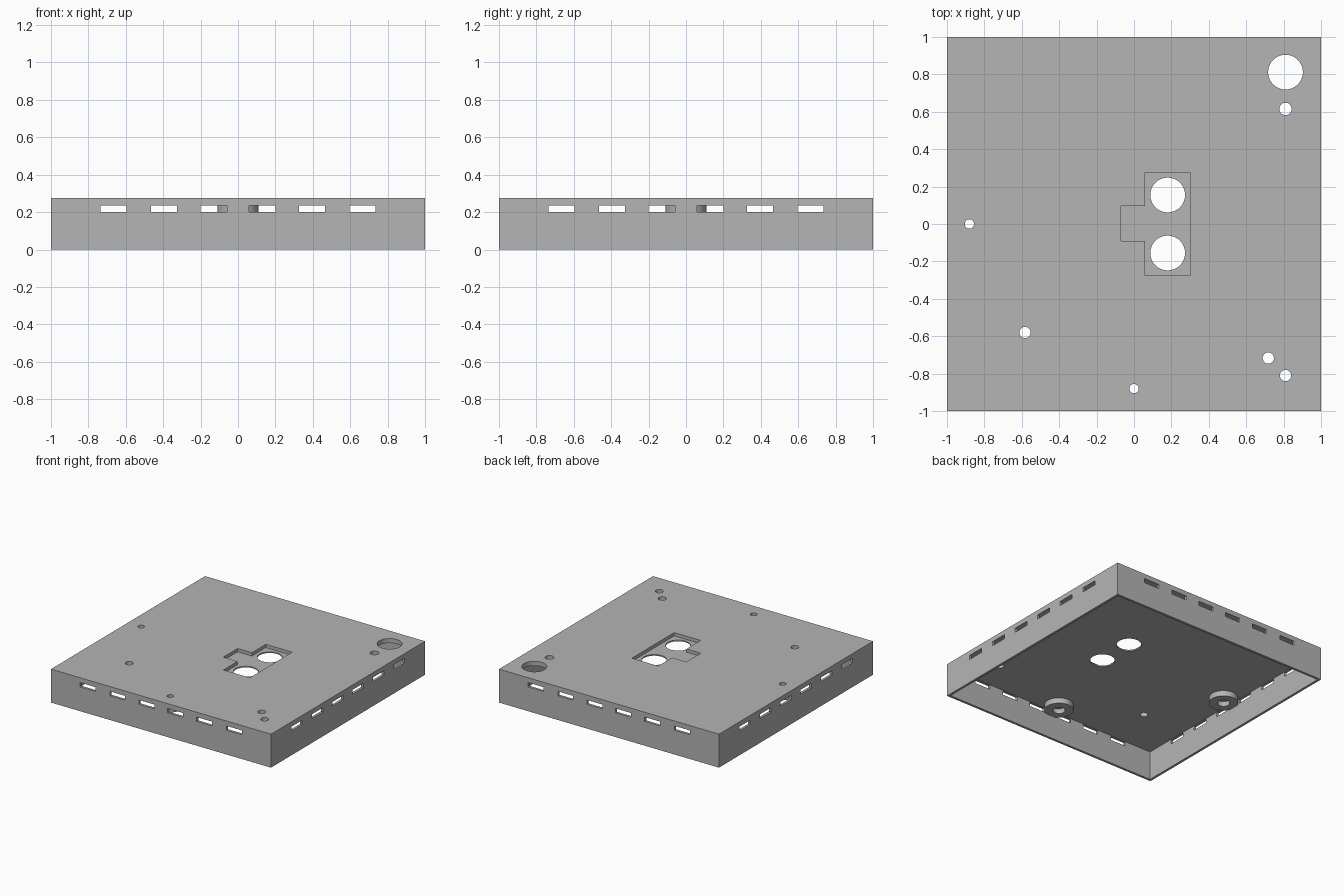
import bpy

if "Cube" in bpy.data.objects:
    bpy.data.objects.remove(bpy.data.objects["Cube"], do_unlink=True)

HEIGHT, CEILING, WALL = 0.275, 0.238, 0.02

grey = bpy.data.materials.new("plain_grey")
grey.use_nodes = True
colour = (0.46, 0.46, 0.46, 1)
grey.diffuse_color = colour
grey.node_tree.nodes["Principled BSDF"].inputs["Base Color"].default_value = colour


def box(x0, x1, y0, y1, z0, z1):
    bpy.ops.mesh.primitive_cube_add(
        size=1, location=((x0 + x1) / 2, (y0 + y1) / 2, (z0 + z1) / 2))
    ob = bpy.context.object
    ob.scale = (x1 - x0, y1 - y0, z1 - z0)
    bpy.ops.object.transform_apply(location=True, rotation=False, scale=True)
    return ob


def cylinder(x, y, r, z0, z1, sides=40):
    bpy.ops.mesh.primitive_cylinder_add(
        vertices=sides, radius=r, depth=z1 - z0, location=(x, y, (z0 + z1) / 2))
    bpy.ops.object.transform_apply(location=True, rotation=False, scale=True)
    return bpy.context.object


def combine(target, tool, operation="DIFFERENCE"):
    mod = target.modifiers.new("combine", "BOOLEAN")
    mod.operation, mod.solver, mod.object = operation, "EXACT", tool
    bpy.context.view_layer.objects.active = target
    bpy.ops.object.modifier_apply(modifier=mod.name)
    bpy.data.objects.remove(tool, do_unlink=True)


# Open-bottomed cover with thin walls
cover = box(-1, 1, -1, 1, 0, HEIGHT)
cover.name = "cover"
inner = 1 - WALL
combine(cover, box(-inner, inner, -inner, inner, -0.1, CEILING))

# Round bosses hanging from the ceiling, each with a wide bore below
for x, y in [(-0.88, 0), (0, -0.88)]:
    combine(cover, cylinder(x, y, 0.11, 0.192, 0.25), "UNION")
    combine(cover, cylinder(x, y, 0.047, 0.1, 0.232))
    combine(cover, cylinder(x, y, 0.025, 0.1, 0.4, 24))

# Vent slots in all four walls
for centre in (-0.665, -0.395, -0.13, 0.13, 0.395, 0.665):
    a, b = centre - 0.07, centre + 0.07
    for lo, hi in [(-1.05, -inner + 0.002), (inner - 0.002, 1.05)]:
        combine(cover, box(a, b, lo, hi, 0.2, 0.235))
        combine(cover, box(lo, hi, a, b, 0.2, 0.235))

# T-shaped recess in the top, made of a main pocket and a side tab
floor = HEIGHT - 0.027
combine(cover, box(0.06, 0.3, -0.275, 0.275, floor, 0.4))
combine(cover, box(-0.07, 0.1, -0.092, 0.095, floor, 0.4))

# Through holes in the top
for x, y, r in [(0.18, 0.155, 0.093), (0.18, -0.155, 0.093), (0.81, 0.812, 0.093),
                (0.81, 0.615, 0.033), (-0.583, -0.58, 0.03),
                (0.718, -0.717, 0.03), (0.81, -0.81, 0.03)]:
    combine(cover, cylinder(x, y, r, 0.1, 0.4))

# Finish
cover.data.materials.clear()
cover.data.materials.append(grey)
for face in cover.data.polygons:
    face.material_index = 0
bpy.ops.object.select_all(action="DESELECT")
cover.select_set(True)
bpy.context.view_layer.objects.active = cover
bpy.ops.object.shade_smooth_by_angle(angle=0.5)
